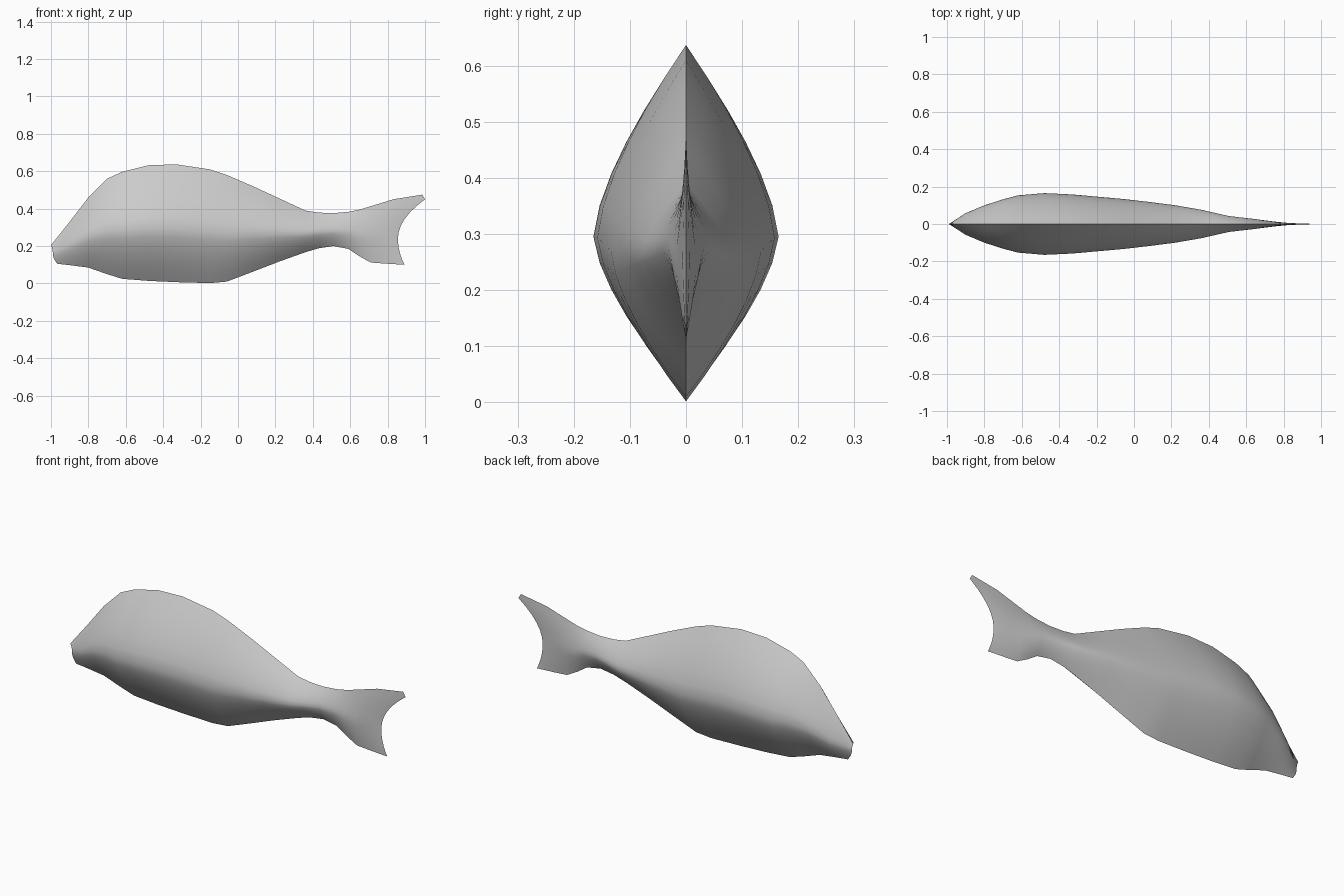
import bpy
import bmesh
import math

cube = bpy.data.objects.get("Cube")
if cube:
    bpy.data.objects.remove(cube, do_unlink=True)


def make_material(name, colour):
    material = bpy.data.materials.new(name)
    material.use_nodes = True
    material.diffuse_color = colour
    shader = next(n for n in material.node_tree.nodes if n.type == "BSDF_PRINCIPLED")
    shader.inputs["Base Color"].default_value = colour
    shader.inputs["Roughness"].default_value = 0.8
    return material


# Body stations from nose to tail root: x, back height, belly height, half width
BODY = [
    (-.9, .33, .098, .058),
    (-.8, .46, .085, .1),
    (-.7, .56, .05, .132),
    (-.62, .597, .025, .153),
    (-.48, .632, .014, .165),
    (-.33, .637, .007, .158),
    (-.15, .61, .002, .142),
    (-.06, .58, .01, .134),
    (.08, .52, .063, .118),
    (.22, .455, .117, .1),
    (.36, .39, .167, .076),
    (.43, .379, .188, .06),
    (.51, .376, .2, .042),
    (.59, .383, .185, .033),
    (.65, .395, .145, .026),
    (.71, .413, .112, .018),
]


def section(top, middle, bottom, width, steps=6):
    """One side of a lens-shaped slice; its ends may sweep forward or back."""
    points = []
    for i in range(-steps, steps + 1):
        t = abs(i) / steps
        tip = top if i > 0 else bottom
        x = middle[0] + (tip[0] - middle[0]) * t ** 2
        z = middle[1] + (tip[1] - middle[1]) * t
        y = -width * (1 - t ** 1.5)
        points.append((x, y, z))
    return points


def body_section(x, back, belly, width):
    middle = belly + (back - belly) * .455
    return section((x, back), (x, middle), (x, belly), width)


# Blunt closed mouth edge, then the body, then the swept tail fin
sections = [section((-1, .205), (-.99, .16), (-.965, .105), 0)]
sections += [body_section(*station) for station in BODY]
sections += [
    section((.83, .45), (.76, .265), (.79, .106), .012),
    section((.985, .475), (.82, .25), (.86, .102), .006),
    section((1, .45), (.855, .24), (.89, .1), 0),
]

# Skin one flank between neighbouring sections
bm = bmesh.new()
rings = [[bm.verts.new(p) for p in points] for points in sections]
for front, back in zip(rings, rings[1:]):
    for j in range(len(front) - 1):
        bm.faces.new((front[j], back[j], back[j + 1], front[j + 1]))
mesh = bpy.data.meshes.new("fish_body")
bm.to_mesh(mesh)
bm.free()
mesh.materials.append(make_material("plain grey", (.6, .6, .6, 1)))

fish = bpy.data.objects.new("fish_body", mesh)
bpy.context.collection.objects.link(fish)
bpy.ops.object.select_all(action="DESELECT")
fish.select_set(True)
bpy.context.view_layer.objects.active = fish

# Mirror the flank across the fish's own centre plane
mirror = fish.modifiers.new("other_flank", "MIRROR")
mirror.use_axis = (False, True, False)
mirror.merge_threshold = .0005
bpy.ops.object.modifier_apply(modifier=mirror.name)
bpy.ops.object.shade_smooth_by_angle(angle=math.radians(50))
